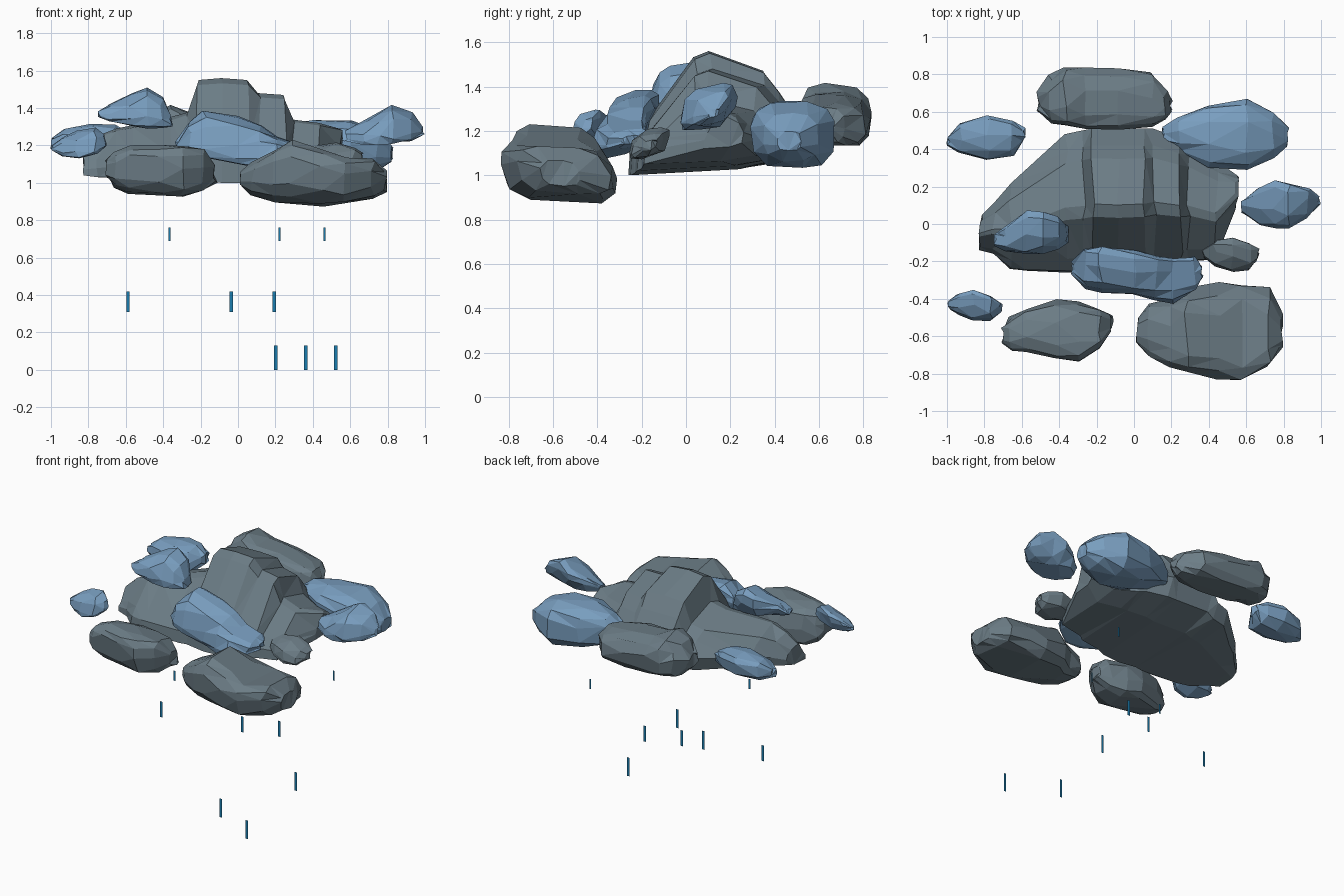
import bpy, bmesh, math, random


def material(name, rgb):
    m = bpy.data.materials.new(name)
    m.diffuse_color = (*rgb, 1)
    return m


GREY = material("storm grey", (0.15, 0.205, 0.24))
BLUE = material("cloud blue", (0.19, 0.34, 0.52))
RAIN = material("rain blue", (0.011, 0.20, 0.42))


def finish(name, bm, mat):
    me = bpy.data.meshes.new(name)
    bm.to_mesh(me)
    bm.free()
    me.materials.append(mat)
    ob = bpy.data.objects.new(name, me)
    bpy.context.collection.objects.link(ob)
    return ob


def loft(name, mat, rings, flatten):
    """Faceted skin through rings of points, capped at both ends."""
    bm = bmesh.new()
    rows = [[bm.verts.new(p) for p in ring] for ring in rings]
    n = len(rows[0])
    for a, b in zip(rows, rows[1:]):
        for i in range(n):
            j = (i + 1) % n
            bm.faces.new((a[i], a[j], b[j], b[i]))
    bm.faces.new(rows[0])
    bm.faces.new(rows[-1])
    bmesh.ops.recalc_face_normals(bm, faces=bm.faces)
    bmesh.ops.triangulate(bm, faces=bm.faces)
    bmesh.ops.dissolve_limit(bm, angle_limit=math.radians(flatten),
                             verts=bm.verts, edges=bm.edges)
    return finish(name, bm, mat)


def puff(name, mat, sections, seed, roll=0.0, n=11, box=0.68):
    """Boulder through sections given as x, y front/back, z low/high.
    roll leans the cross-section so that its back edge rises."""
    rng = random.Random(seed)
    rings = []
    for x, y0, y1, z0, z1 in sections:
        ring = []
        start = rng.uniform(0, 2 * math.pi / n)
        for i in range(n):
            a = start + 2 * math.pi * (i + rng.uniform(-0.2, 0.2)) / n
            u, v = (math.copysign(abs(c) ** box, c)
                    for c in (math.cos(a), math.sin(a + roll)))
            k = rng.uniform(0.95, 1.03)
            ring.append((x + rng.uniform(-0.012, 0.012),
                         (y0 + y1) / 2 + u * k * (y1 - y0) / 2,
                         (z0 + z1) / 2 + v * k * (z1 - z0) / 2))
        rings.append(ring)
    return loft(name, mat, rings, 8)


# Cross-section of the main cloud: (depth, height) from 0 to 1
RIDGE = [(0.0, 0.0), (0.01, 0.22), (0.1, 0.42), (0.38, 0.95), (0.47, 1.0),
         (0.79, 0.84), (0.88, 0.68), (1.0, 0.43), (0.95, 0.15), (0.65, 0.05)]


def ridge(name, mat, sections):
    rng = random.Random(4)
    rings = [[(x + rng.uniform(-0.012, 0.012), y0 + u * (y1 - y0),
               z0 + v * (z1 - z0)) for u, v in RIDGE]
             for x, y0, y1, z0, z1 in sections]
    return loft(name, mat, rings, 4)


# Main cloud: one stepped ridge from left to right
ridge("main_cloud", GREY, [
    (-0.82, -0.14, 0.05, 1.04, 1.18), (-0.75, -0.16, 0.12, 1.03, 1.25),
    (-0.66, -0.24, 0.22, 1.03, 1.29), (-0.57, -0.25, 0.30, 1.02, 1.31),
    (-0.36, -0.26, 0.48, 1.01, 1.35), (-0.27, -0.26, 0.50, 1.01, 1.38),
    (-0.22, -0.25, 0.51, 1.01, 1.55), (-0.08, -0.26, 0.51, 1.00, 1.56),
    (0.05, -0.25, 0.51, 1.00, 1.55), (0.11, -0.23, 0.51, 1.01, 1.48),
    (0.25, -0.22, 0.46, 1.02, 1.47), (0.29, -0.20, 0.44, 1.03, 1.34),
    (0.44, -0.19, 0.34, 1.05, 1.32), (0.55, 0.08, 0.26, 1.12, 1.29)])

# Grey puffs around the main cloud
puff("back_puff", GREY, [
    (-0.51, 0.60, 0.72, 1.20, 1.29), (-0.45, 0.54, 0.80, 1.15, 1.37),
    (-0.37, 0.52, 0.84, 1.14, 1.42), (-0.26, 0.50, 0.84, 1.13, 1.38),
    (-0.08, 0.50, 0.84, 1.12, 1.37), (0.10, 0.52, 0.81, 1.13, 1.33),
    (0.17, 0.56, 0.72, 1.15, 1.31), (0.20, 0.60, 0.67, 1.19, 1.26)],
    3, -0.2, 11, 0.75)
puff("front_right_puff", GREY, [
    (0.02, -0.64, -0.50, 0.98, 1.06), (0.08, -0.71, -0.43, 0.93, 1.11),
    (0.19, -0.77, -0.40, 0.89, 1.18), (0.28, -0.80, -0.34, 0.88, 1.23),
    (0.45, -0.83, -0.31, 0.87, 1.18), (0.57, -0.84, -0.32, 0.88, 1.14),
    (0.72, -0.76, -0.34, 0.91, 1.13), (0.79, -0.66, -0.48, 0.95, 1.07)], 8, -0.3)
puff("front_left_puff", GREY, [
    (-0.70, -0.64, -0.54, 1.02, 1.13), (-0.66, -0.68, -0.49, 0.97, 1.17),
    (-0.58, -0.69, -0.45, 0.94, 1.20), (-0.42, -0.72, -0.40, 0.93, 1.21),
    (-0.30, -0.74, -0.41, 0.92, 1.20), (-0.19, -0.67, -0.45, 0.95, 1.18),
    (-0.12, -0.58, -0.48, 1.00, 1.10)], 5, -0.25)
puff("small_right_puff", GREY, [
    (0.37, -0.18, -0.14, 1.12, 1.16), (0.43, -0.23, -0.09, 1.09, 1.20),
    (0.52, -0.26, -0.07, 1.07, 1.22), (0.62, -0.25, -0.10, 1.08, 1.19),
    (0.66, -0.20, -0.13, 1.11, 1.16)], 6, 0.6, 9)

# Blue puffs
puff("back_left_blue_puff", BLUE, [
    (-0.99, 0.42, 0.47, 1.18, 1.24), (-0.93, 0.38, 0.54, 1.15, 1.29),
    (-0.78, 0.34, 0.58, 1.14, 1.32), (-0.65, 0.36, 0.55, 1.15, 1.31),
    (-0.59, 0.44, 0.52, 1.20, 1.27)], 11, 0.2, 9)
puff("back_right_blue_puff", BLUE, [
    (0.16, 0.43, 0.52, 1.15, 1.25), (0.24, 0.39, 0.57, 1.10, 1.31),
    (0.40, 0.30, 0.64, 1.05, 1.34), (0.60, 0.29, 0.67, 1.03, 1.34),
    (0.74, 0.35, 0.60, 1.06, 1.28), (0.82, 0.41, 0.52, 1.11, 1.20)], 12)
puff("right_blue_puff", BLUE, [
    (0.58, 0.06, 0.13, 1.22, 1.28), (0.67, -0.01, 0.20, 1.20, 1.33),
    (0.75, -0.03, 0.24, 1.20, 1.38), (0.83, -0.03, 0.22, 1.20, 1.42),
    (0.93, 0.03, 0.19, 1.22, 1.38), (0.99, 0.10, 0.15, 1.26, 1.30)], 13, 0.6, 9)
puff("left_blue_puff", BLUE, [
    (-0.74, -0.12, -0.05, 1.35, 1.39), (-0.69, -0.15, -0.02, 1.33, 1.42),
    (-0.57, -0.16, 0.08, 1.30, 1.48), (-0.48, -0.16, 0.07, 1.29, 1.51),
    (-0.41, -0.14, 0.04, 1.29, 1.46), (-0.36, -0.10, 0.00, 1.30, 1.37)], 14, 0.5, 9)
puff("centre_blue_puff", BLUE, [
    (-0.33, -0.27, -0.20, 1.17, 1.22), (-0.26, -0.35, -0.13, 1.16, 1.33),
    (-0.18, -0.37, -0.12, 1.13, 1.39), (0.00, -0.38, -0.14, 1.10, 1.36),
    (0.12, -0.41, -0.17, 1.08, 1.31), (0.21, -0.43, -0.18, 1.09, 1.25),
    (0.32, -0.36, -0.17, 1.12, 1.21), (0.36, -0.29, -0.21, 1.14, 1.18)], 15, 0.5)
puff("front_left_blue_puff", BLUE, [
    (-0.99, -0.46, -0.41, 1.17, 1.20), (-0.94, -0.49, -0.37, 1.14, 1.25),
    (-0.86, -0.52, -0.35, 1.13, 1.28), (-0.76, -0.52, -0.38, 1.15, 1.30),
    (-0.71, -0.47, -0.42, 1.19, 1.26)], 16, 0.7, 9)

# Raindrops: flat upright strips in three layers (low z, high z, half width)
LAYERS = [
    (0.69, 0.76, 0.006, [(-0.366, -0.18), (0.222, -0.15), (0.462, 0.40)]),
    (0.31, 0.42, 0.009, [(-0.588, -0.01), (-0.037, 0.10), (0.194, 0.18)]),
    (0.0, 0.13, 0.009, [(0.202, -0.48), (0.363, 0.12), (0.523, -0.65)]),
]
for layer, (z0, z1, w, spots) in enumerate(LAYERS, 1):
    bm = bmesh.new()
    for x, y in spots:
        bm.faces.new([bm.verts.new(p) for p in
                      ((x - w, y, z0), (x + w, y, z0), (x + w, y, z1), (x - w, y, z1))])
    finish(f"raindrops_layer_{layer}", bm, RAIN)
